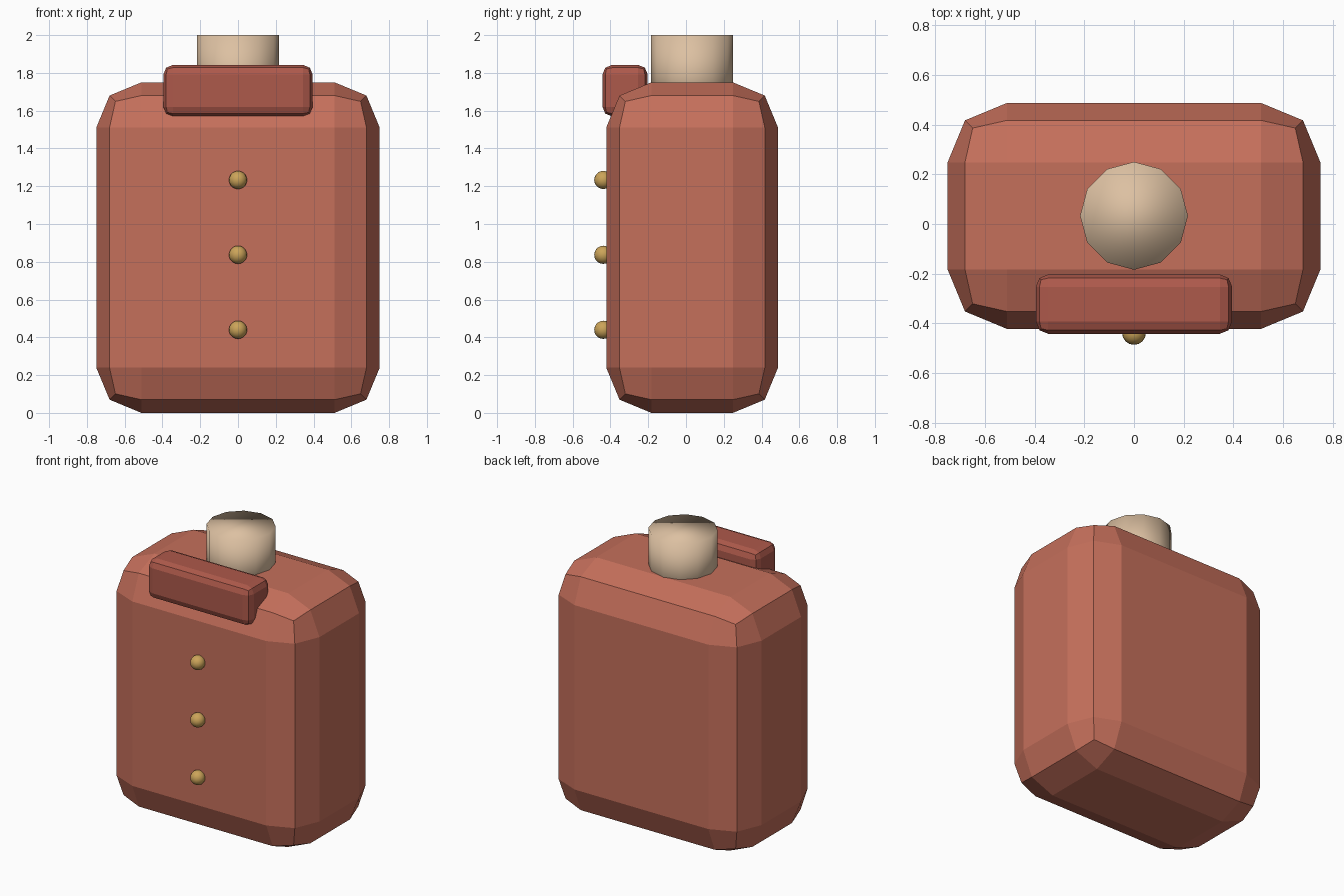
import bpy
import bmesh
from mathutils import Matrix, Vector

if "Cube" in bpy.data.objects:
    bpy.data.objects.remove(bpy.data.objects["Cube"])


def material(name, color):
    m = bpy.data.materials.new(name)
    m.diffuse_color = (*color, 1)
    m.use_nodes = True
    m.node_tree.nodes["Principled BSDF"].inputs["Base Color"].default_value = m.diffuse_color
    return m


def finish(name, bm, mat, smooth):
    me = bpy.data.meshes.new(name)
    for f in bm.faces:
        f.smooth = smooth
    bm.to_mesh(me)
    bm.free()
    me.materials.append(mat)
    ob = bpy.data.objects.new(name, me)
    bpy.context.collection.objects.link(ob)
    return ob


def rounded_box(name, low, high, width, mat):
    low, high = Vector(low), Vector(high)
    bm = bmesh.new()
    bmesh.ops.create_cube(bm, size=1, matrix=Matrix.Translation((low + high) / 2)
                          @ Matrix.Diagonal((*(high - low), 1)))
    ob = finish(name, bm, mat, False)
    bev = ob.modifiers.new("Bevel", 'BEVEL')
    bev.width = width
    bev.segments = 2
    return ob


coat = material("coat_red", (0.56, 0.16, 0.105))
trim = material("collar_red", (0.42, 0.10, 0.07))
skin = material("skin", (0.72, 0.53, 0.36))
brass = material("brass", (0.60, 0.37, 0.10))

# Torso and collar
rounded_box("torso", (-0.75, -0.422, 0), (0.75, 0.487, 1.75), 0.239, coat)
rounded_box("collar", (-0.395, -0.442, 1.57), (0.395, -0.203, 1.842), 0.05, trim)

# Neck
bm = bmesh.new()
bmesh.ops.create_cone(bm, cap_ends=True, segments=12, radius1=0.217, radius2=0.217,
                      depth=0.4, matrix=Matrix.Translation((0, 0.033, 1.8)))
finish("neck", bm, skin, True)

# Buttons
for i, z in enumerate((0.44, 0.837, 1.233)):
    bm = bmesh.new()
    bmesh.ops.create_uvsphere(bm, u_segments=16, v_segments=10, radius=0.048,
                              matrix=Matrix.Translation((0, -0.438, z)))
    finish(f"button_{i + 1}", bm, brass, True)
